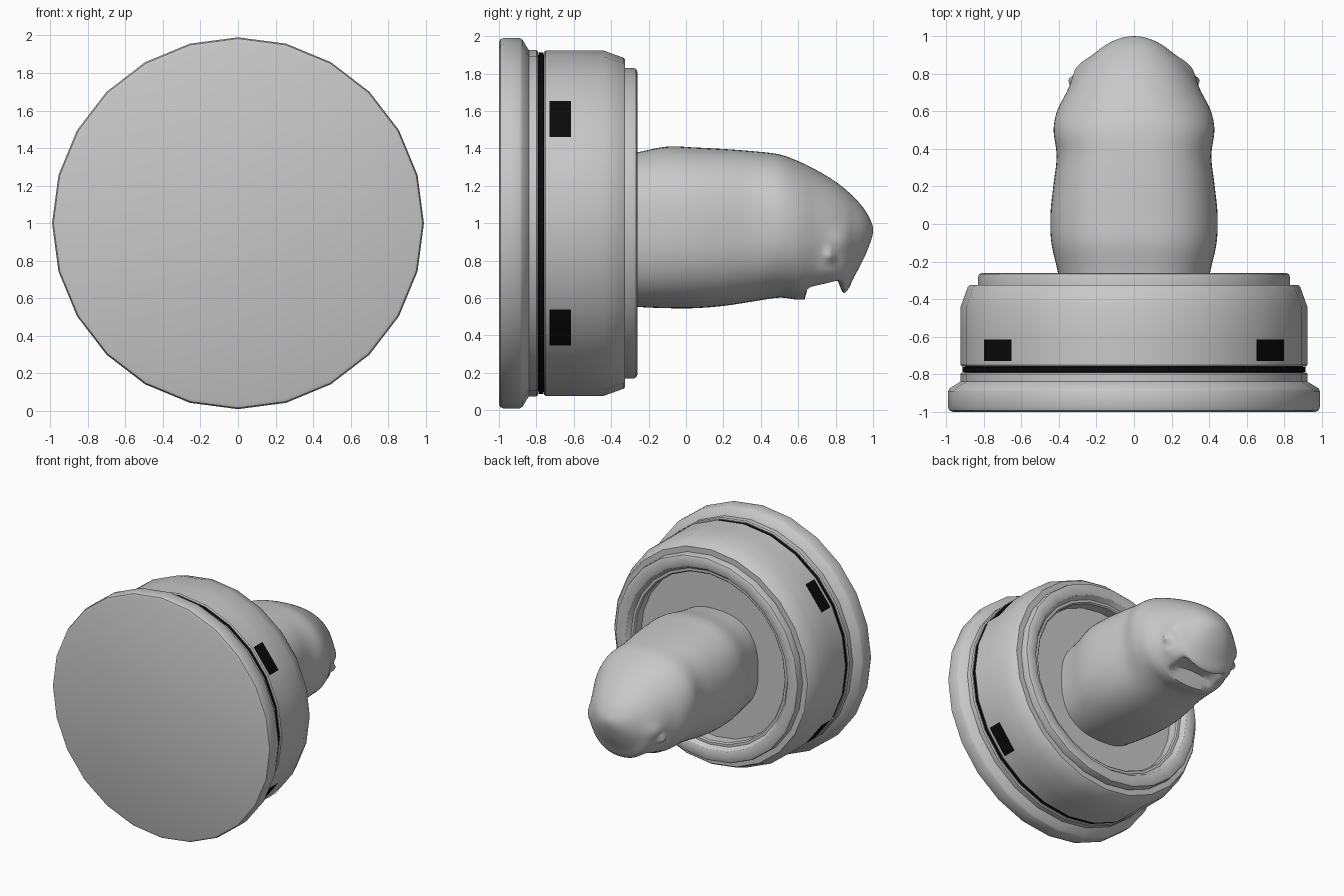
import bpy, bmesh, math

if "Cube" in bpy.data.objects:
    bpy.data.objects.remove(bpy.data.objects["Cube"])


def material(name, value):
    m = bpy.data.materials.new(name)
    m.diffuse_color = (value, value, value, 1)
    m.use_nodes = True
    m.node_tree.nodes["Principled BSDF"].inputs["Base Color"].default_value = m.diffuse_color
    return m


GREY = material("stone grey", 0.58)
BLACK = material("black", 0.003)


def loft(name, rings, mats, angle, rule=None):
    """Skin a list of rings that advance along +y, counted from +x towards +z."""
    bm = bmesh.new()
    rows = [[bm.verts.new(p) for p in ring] for ring in rings]
    n = len(rows[0])
    for a, b in zip(rows, rows[1:]):
        for j in range(n):
            k = (j + 1) % n
            f = bm.faces.new((a[j], b[j], b[k], a[k]))
            if rule and rule(f.calc_center_median()):
                f.material_index = 1
    bmesh.ops.remove_doubles(bm, verts=bm.verts, dist=1e-5)
    me = bpy.data.meshes.new(name)
    bm.to_mesh(me)
    bm.free()
    ob = bpy.data.objects.new(name, me)
    bpy.context.collection.objects.link(ob)
    for m in mats:
        me.materials.append(m)
    bpy.ops.object.select_all(action='DESELECT')
    ob.select_set(True)
    bpy.context.view_layer.objects.active = ob
    bpy.ops.object.shade_smooth_by_angle(angle=math.radians(angle))
    return ob


def turned(name, profile, mats, rule=None):
    """24-sided turned part from (radius, y) points around the y axis at z = 1."""
    rings = [[(r * math.cos(j * math.pi / 12), y, 1 + r * math.sin(j * math.pi / 12))
              for j in range(24)] for r, y in profile]
    return loft(name, rings, mats, 32, rule)


# Wide flange with a flat front and a shoulder behind it
turned("mounting_flange", [(0, -1), (0.965, -1), (0.983, -0.993), (0.99, -0.975),
                           (0.99, -0.89), (0.982, -0.875), (0.925, -0.84), (0.925, -0.80),
                           (0.918, -0.79), (0.90, -0.79)], [GREY])

# Dark seal in the gap
turned("seal_band", [(0.90, -0.79), (0.913, -0.788), (0.913, -0.762), (0.90, -0.76)], [BLACK])


# Housing with four dark windows on the diagonal facets
def is_window(c):
    a = math.degrees(math.atan2(abs(c.z - 1), abs(c.x)))
    return -0.73 < c.y < -0.615 and 30 < a < 45


turned("housing", [(0.90, -0.76), (0.916, -0.76), (0.923, -0.75), (0.923, -0.73),
                   (0.923, -0.615), (0.923, -0.44), (0.885, -0.335), (0.875, -0.325),
                   (0.82, -0.325)], [GREY, BLACK], is_window)

# Raised rim and the recessed floor
turned("rim_and_floor", [(0.83, -0.33), (0.83, -0.28), (0.825, -0.267), (0.81, -0.26),
                         (0.755, -0.26), (0.735, -0.267), (0.71, -0.30), (0.69, -0.30),
                         (0.68, -0.31), (0.68, -0.39), (0, -0.39)], [GREY])

# Head sections: y, top z, bottom z, half width
SECTIONS = [(-0.40, 1.36, 0.57, 0.38), (-0.26, 1.38, 0.553, 0.405), (-0.10, 1.41, 0.546, 0.44),
            (0.05, 1.405, 0.546, 0.445), (0.20, 1.397, 0.558, 0.43), (0.36, 1.385, 0.582, 0.412),
            (0.50, 1.368, 0.602, 0.428), (0.60, 1.332, 0.592, 0.41), (0.70, 1.283, 0.60, 0.36),
            (0.80, 1.222, 0.607, 0.308), (0.86, 1.175, 0.637, 0.265), (0.90, 1.137, 0.715, 0.218),
            (0.95, 1.08, 0.81, 0.155), (0.985, 1.02, 0.895, 0.085), (1.0, 0.965, 0.965, 0)]


def section(u):
    """Hermite interpolation in u = sqrt(1 - y), which keeps the nose round."""
    us = [math.sqrt(1 - s[0]) for s in SECTIONS]
    last = len(us) - 1
    i = next((i for i in range(last) if u >= us[i + 1]), last - 1)
    h = us[i + 1] - us[i]
    t = (u - us[i]) / h
    out = []
    for c in (1, 2, 3):
        def slope(k):
            lo, hi = max(k - 1, 0), min(k + 1, last)
            return (SECTIONS[hi][c] - SECTIONS[lo][c]) / (us[hi] - us[lo])
        p, q = SECTIONS[i][c], SECTIONS[i + 1][c]
        out.append((2 * t**3 - 3 * t**2 + 1) * p + (t**3 - 2 * t**2 + t) * h * slope(i)
                   + (3 * t**2 - 2 * t**3) * q + (t**3 - t**2) * h * slope(i + 1))
    return out


def ramp(x, a, b):
    t = min(max((x - a) / (b - a), 0), 1)
    return t * t * (3 - 2 * t)


def blob(y, z, y0, z0, r):
    return math.exp(-((y - y0)**2 + (z - z0)**2) / (r * r))


def sculpt(x, y, z):
    # Mouth hollow between lower jaw and upper lip
    if z < 0.74:
        gap = ramp(y, 0.635, 0.665) * (1 - ramp(y, 0.79, 0.85)) * (1 - ramp(abs(x), 0.15, 0.24))
        z += gap * (0.045 + 0.07 * max(0, 1 - (x / 0.2)**2))
    # Sunken eyes under soft brows
    if abs(x) > 0.08:
        x += math.copysign(0.02 * blob(y, z, 0.83, 0.90, 0.06) + 0.012 * blob(y, z, 0.75, 0.75, 0.05)
                           - 0.04 * blob(y, z, 0.77, 0.825, 0.032), x)
    return x, y, z


rings = []
STEPS, SIDES = 90, 72
for s in range(STEPS + 1):
    u = math.sqrt(1.4) * (1 - s / STEPS)
    y = 1 - u * u
    top, bottom, w = section(u) if s < STEPS else SECTIONS[-1][1:]
    e = 2 / (2.5 - 0.4 * ramp(y, 0.2, 0.8))
    ring = []
    for j in range(SIDES):
        a = 2 * math.pi * j / SIDES
        c, d = math.cos(a), math.sin(a)
        x = w * math.copysign(abs(c)**e, c)
        z = (top + bottom) / 2 + (top - bottom) / 2 * math.copysign(abs(d)**e, d)
        ring.append(sculpt(x, y, z) if s < STEPS else (x, y, z))
    rings.append(ring)
loft("creature_head", rings, [GREY], 60)
